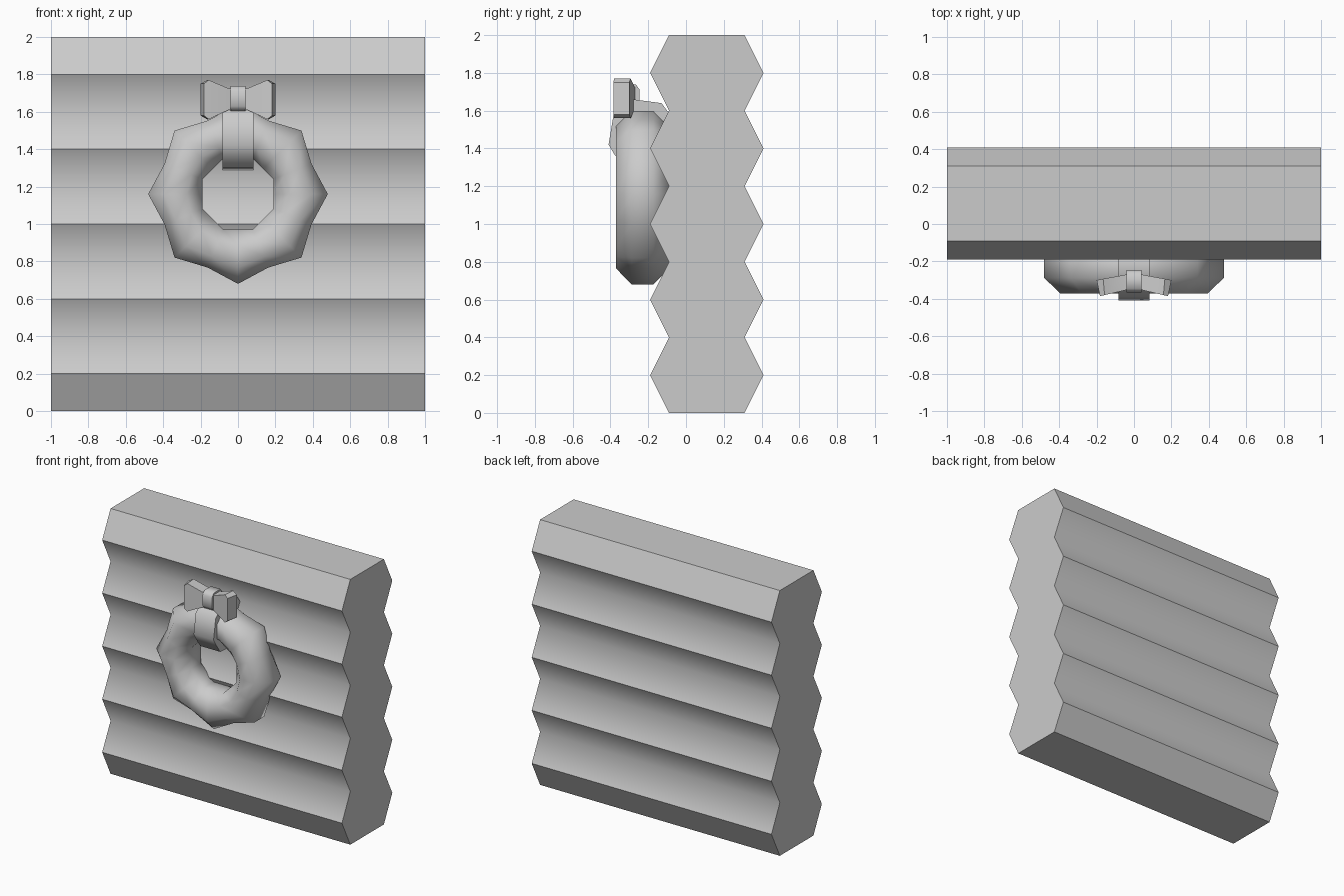
import bpy, bmesh
from math import sin, cos, pi, radians

if "Cube" in bpy.data.objects:
    bpy.data.objects.remove(bpy.data.objects["Cube"])


def make(name, verts, faces, angle=None):
    """Create a mesh object with outward normals, smoothed below the angle."""
    me = bpy.data.meshes.new(name)
    me.from_pydata(verts, [], faces)
    bm = bmesh.new()
    bm.from_mesh(me)
    bmesh.ops.recalc_face_normals(bm, faces=bm.faces)
    bm.to_mesh(me)
    bm.free()
    if angle is not None:
        me.shade_smooth()
        me.set_sharp_from_angle(angle=radians(angle))
    ob = bpy.data.objects.new(name, me)
    bpy.context.collection.objects.link(ob)
    return ob


def prism(name, profile, half, angle=None):
    """Extrude a (y, z) profile along x, centred on x = 0."""
    n = len(profile)
    verts = [(x, y, z) for x in (-half, half) for y, z in profile]
    faces = [(i, (i + 1) % n, n + (i + 1) % n, n + i) for i in range(n)]
    faces += [tuple(range(n)), tuple(range(n, 2 * n))]
    return make(name, verts, faces, angle)


# Log wall: zigzag on both sides, smooth valleys and sharp ridges
front = [(-0.19 if i % 2 else -0.09, i * 0.2) for i in range(11)]
back = [(0.41 if i % 2 else 0.31, i * 0.2) for i in reversed(range(11))]
wall = prism("log_wall", front + back, 1.0, 60)
me = wall.data
sharp = me.attributes.get("sharp_edge") or me.attributes.new("sharp_edge", "BOOLEAN", "EDGE")
for e in me.edges:
    a, b = (me.vertices[i].co for i in e.vertices)
    if abs(a.x - b.x) > 1 and (a.y < -0.15 or a.y > 0.38):
        sharp.data[e.index].value = True

# Wreath: octagonal tube with alternating wide and pinched rings
verts, faces = [], []
R, S = 16, 8
for k in range(R):
    t = 2 * pi * k / R
    centre, half = (0.335, 0.157) if k % 2 == 0 else (0.315, 0.119)
    for j in range(S):
        p = 2 * pi * (j + 0.5) / S
        r = centre + half * cos(p)
        verts.append((r * cos(t), -0.23 + 0.152 * sin(p), 1.16 + r * sin(t)))
        k2, j2 = (k + 1) % R, (j + 1) % S
        faces.append((k * S + j, k * S + j2, k2 * S + j2, k2 * S + j))
make("wreath", verts, faces, 75)

# Ribbon wrapped around the top of the wreath
band = [(-0.10, 1.60), (-0.13, 1.64), (-0.28, 1.66), (-0.385, 1.57), (-0.41, 1.42),
        (-0.38, 1.37), (-0.33, 1.30), (-0.15, 1.29), (-0.07, 1.36), (-0.07, 1.55)]
prism("ribbon_band", band, 0.083, 70)

# Bow loops: flared blocks with softened outer corners, mirrored
for side, name in ((-1, "bow_left"), (1, "bow_right")):
    # each section: front x, front y, back x, back y, bottom z, top z
    sections = [(0.02, -0.345, 0.02, -0.265, 1.61, 1.725),
                (0.05, -0.355, 0.05, -0.272, 1.61, 1.725),
                (0.157, -0.38, 0.165, -0.293, 1.56, 1.77),
                (0.182, -0.385, 0.20, -0.30, 1.58, 1.75)]
    v = []
    for fx, fy, bx, by, z0, z1 in sections:
        v += [(side * fx, fy, z0), (side * bx, by, z0),
              (side * bx, by, z1), (side * fx, fy, z1)]
    f = [(4 * s + i, 4 * s + (i + 1) % 4, 4 * s + 4 + (i + 1) % 4, 4 * s + 4 + i)
         for s in range(3) for i in range(4)] + [(0, 1, 2, 3), (12, 13, 14, 15)]
    make(name, v, f, 30)

# Knot in the middle of the bow
knot = [(-0.365, 1.63), (-0.345, 1.605), (-0.265, 1.605), (-0.245, 1.63),
        (-0.245, 1.71), (-0.265, 1.738), (-0.345, 1.738), (-0.365, 1.71)]
prism("bow_knot", knot, 0.04, 60)
